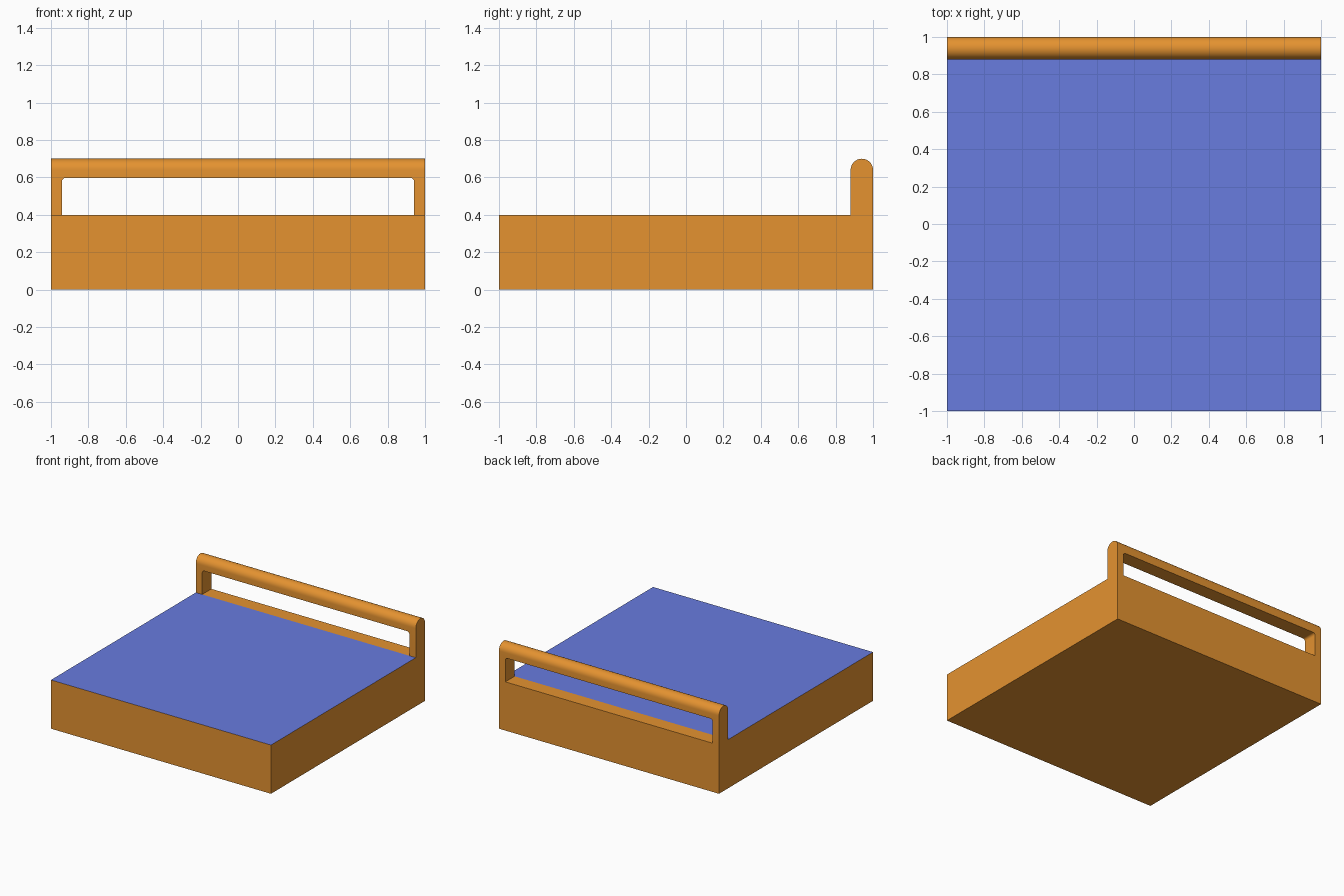
import bpy, bmesh, math

if "Cube" in bpy.data.objects:
    bpy.data.objects.remove(bpy.data.objects["Cube"])

RAIL_Y = 0.88   # front of the rail
TOP = 0.40      # top of the base
HEIGHT = 0.70


def material(name, color):
    mat = bpy.data.materials.new(name)
    mat.diffuse_color = (*color, 1)
    mat.use_nodes = True
    mat.node_tree.nodes["Principled BSDF"].inputs["Base Color"].default_value = mat.diffuse_color
    return mat


orange = material("orange_body", (0.78, 0.29, 0.03))
blue = material("blue_top", (0.14, 0.20, 0.74))


def finish(name, bm, *mats):
    bmesh.ops.recalc_face_normals(bm, faces=bm.faces)
    mesh = bpy.data.meshes.new(name)
    bm.to_mesh(mesh)
    bm.free()
    for mat in mats:
        mesh.materials.append(mat)
    obj = bpy.data.objects.new(name, mesh)
    bpy.context.collection.objects.link(obj)
    return obj


def prism(name, points, offset):
    """Extrude a closed 3D outline along an offset."""
    bm = bmesh.new()
    face = bm.faces.new([bm.verts.new(p) for p in points])
    ext = bmesh.ops.extrude_face_region(bm, geom=[face])
    verts = [v for v in ext["geom"] if isinstance(v, bmesh.types.BMVert)]
    bmesh.ops.translate(bm, verts=verts, vec=offset)
    return finish(name, bm, orange)


# Base block, with a blue panel on top in front of the rail
bm = bmesh.new()
bmesh.ops.create_cube(bm, size=1)
bmesh.ops.scale(bm, verts=bm.verts, vec=(2, 2, TOP))
bmesh.ops.translate(bm, verts=bm.verts, vec=(0, 0, TOP / 2))
bmesh.ops.bisect_plane(bm, geom=bm.verts[:] + bm.edges[:] + bm.faces[:],
                       plane_co=(0, RAIL_Y, 0), plane_no=(0, 1, 0))
bm.normal_update()
for f in bm.faces:
    if f.normal.z > 0.9 and f.calc_center_median().y < RAIL_Y:
        f.material_index = 1
finish("base", bm, orange, blue)

# Back rail: upright slab with a half-round top
r = (1 - RAIL_Y) / 2
arc = [(-1, 1 - r + r * math.cos(math.pi * i / 16),
        HEIGHT - r + r * math.sin(math.pi * i / 16)) for i in range(17)]
rail = prism("back_rail", [(-1, RAIL_Y, TOP), (-1, 1, TOP)] + arc, (2, 0, 0))

# Opening under the rail, with small rounded upper corners
half, open_top, c = 0.942, 0.597, 0.02
corner = [(half - c + c * math.cos(math.pi * i / 8),
           open_top - c + c * math.sin(math.pi * i / 8)) for i in range(5)]
outline = [(half, 0.3)] + corner + [(-x, z) for x, z in reversed(corner)] + [(-half, 0.3)]
cutter = prism("rail_opening", [(x, 0.7, z) for x, z in outline], (0, 0.5, 0))
cutter.hide_render = True

bpy.context.view_layer.objects.active = rail
rail.select_set(True)
mod = rail.modifiers.new("opening", "BOOLEAN")
mod.operation = "DIFFERENCE"
mod.object = cutter
mod.solver = "EXACT"
bpy.ops.object.modifier_apply(modifier=mod.name)
bpy.data.objects.remove(cutter, do_unlink=True)
bpy.ops.object.shade_smooth_by_angle(angle=math.radians(35))
